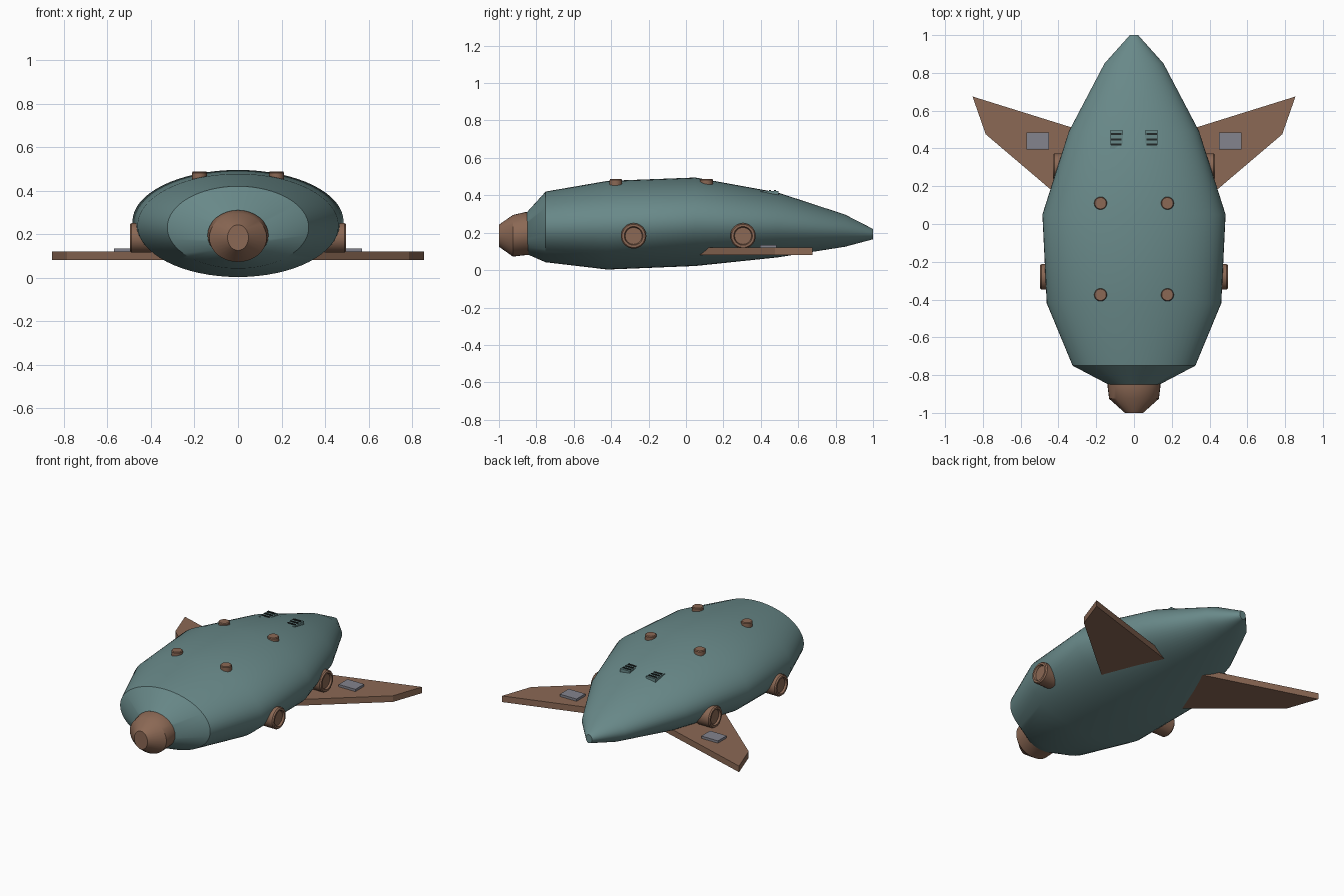
import bpy, bmesh, math
from mathutils import Vector, Matrix

cube = bpy.data.objects.get("Cube")
if cube:
    bpy.data.objects.remove(cube, do_unlink=True)


def material(name, color):
    m = bpy.data.materials.new(name)
    m.use_nodes = True
    m.diffuse_color = (*color, 1)
    m.node_tree.nodes["Principled BSDF"].inputs["Base Color"].default_value = (*color, 1)
    return m


TEAL = material("teal hull", (0.14, 0.25, 0.25))
BROWN = material("copper brown", (0.26, 0.14, 0.09))
GREY = material("panel grey", (0.23, 0.23, 0.27))
DARK = material("vent dark", (0.015, 0.02, 0.02))


def finish(bm, name, mat, smooth=False):
    bmesh.ops.recalc_face_normals(bm, faces=bm.faces[:])
    mesh = bpy.data.meshes.new(name)
    bm.to_mesh(mesh)
    bm.free()
    ob = bpy.data.objects.new(name, mesh)
    bpy.context.collection.objects.link(ob)
    mesh.materials.append(mat)
    if smooth:
        bpy.ops.object.select_all(action='DESELECT')
        ob.select_set(True)
        bpy.context.view_layer.objects.active = ob
        bpy.ops.object.shade_smooth_by_angle(angle=math.radians(30))
    return ob


def loft(name, rings, sides, mat, place=Matrix()):
    """Skin elliptical rings given as (y, half width, bottom z, top z)."""
    bm = bmesh.new()
    loops = []
    for y, w, low, high in rings:
        mid, h = (low + high) / 2, (high - low) / 2
        angles = [2 * math.pi * i / sides for i in range(sides)]
        loops.append([bm.verts.new(place @ Vector((w * math.cos(a), y, mid + h * math.sin(a))))
                      for a in angles])
    for a, b in zip(loops, loops[1:]):
        for i in range(sides):
            j = (i + 1) % sides
            bm.faces.new((a[i], a[j], b[j], b[i]))
    bm.faces.new(loops[0])
    bm.faces.new(loops[-1])
    return finish(bm, name, mat, True)


def turned(name, profile, sides, mat, place):
    """Round part from (distance along axis, radius) pairs."""
    return loft(name, [(d, r, -r, r) for d, r in profile], sides, mat, place)


def box(name, center, size, mat):
    bm = bmesh.new()
    bmesh.ops.create_cube(bm, size=1, matrix=Matrix.Translation(center) @ Matrix.Diagonal((*size, 1)))
    return finish(bm, name, mat)


def slab(name, outline, low, high, mat):
    bm = bmesh.new()
    face = bm.faces.new([bm.verts.new((x, y, low)) for x, y in outline])
    top = bmesh.ops.extrude_face_region(bm, geom=[face])["geom"]
    bmesh.ops.translate(bm, vec=(0, 0, high - low),
                        verts=[v for v in top if isinstance(v, bmesh.types.BMVert)])
    return finish(bm, name, mat)


# Main hull and front cap
loft("hull", [(-0.85, 0.135, 0.085, 0.31), (-0.75, 0.325, 0.042, 0.42),
              (-0.42, 0.462, 0.003, 0.477), (0.05, 0.485, 0.022, 0.495),
              (0.49, 0.345, 0.068, 0.415), (0.85, 0.156, 0.125, 0.297),
              (1.0, 0.022, 0.165, 0.22)], 64, TEAL)
loft("front_cap", [(-0.83, 0.14, 0.08, 0.31), (-0.86, 0.14, 0.08, 0.31),
                   (-0.925, 0.132, 0.072, 0.295), (-1.0, 0.048, 0.125, 0.243)], 32, BROWN)

for side, s in (("left", 1), ("right", -1)):
    # Swept wing with a raised panel
    slab(side + "_wing", [(s * x, y) for x, y in
         ((0.15, -0.065), (0.785, 0.475), (0.855, 0.675), (0.15, 0.455))], 0.08, 0.12, BROWN)
    box(side + "_wing_panel", (s * 0.51, 0.44, 0.126), (0.12, 0.09, 0.018), GREY)

    # Dished side ports
    for where, y, x in (("front", -0.28, 0.497), ("rear", 0.305, 0.43)):
        turn = Matrix.Translation((s * x, y, 0.183)) @ Matrix.Rotation(-s * math.pi / 2, 4, 'Z')
        turned(f"{side}_{where}_port", [(-0.1, 0.068), (-0.008, 0.068), (0, 0.062),
                                        (0, 0.05), (-0.012, 0.045)], 32, BROWN, turn)

    # Round studs on the deck
    for where, y, z in (("front", -0.375, 0.486), ("rear", 0.11, 0.488)):
        up = Matrix.Translation((s * 0.177, y, z)) @ Matrix.Rotation(math.pi / 2, 4, 'X')
        turned(f"{side}_{where}_stud", [(-0.06, 0.034), (-0.005, 0.034), (0, 0.03)], 20, BROWN, up)

    # Louvred vent
    box(side + "_vent", (s * 0.093, 0.447, 0.403), (0.07, 0.095, 0.042), TEAL)
    for i in range(3):
        box(f"{side}_vent_slot_{i + 1}", (s * 0.093, 0.42 + 0.028 * i, 0.425),
            (0.056, 0.011, 0.006), DARK)
